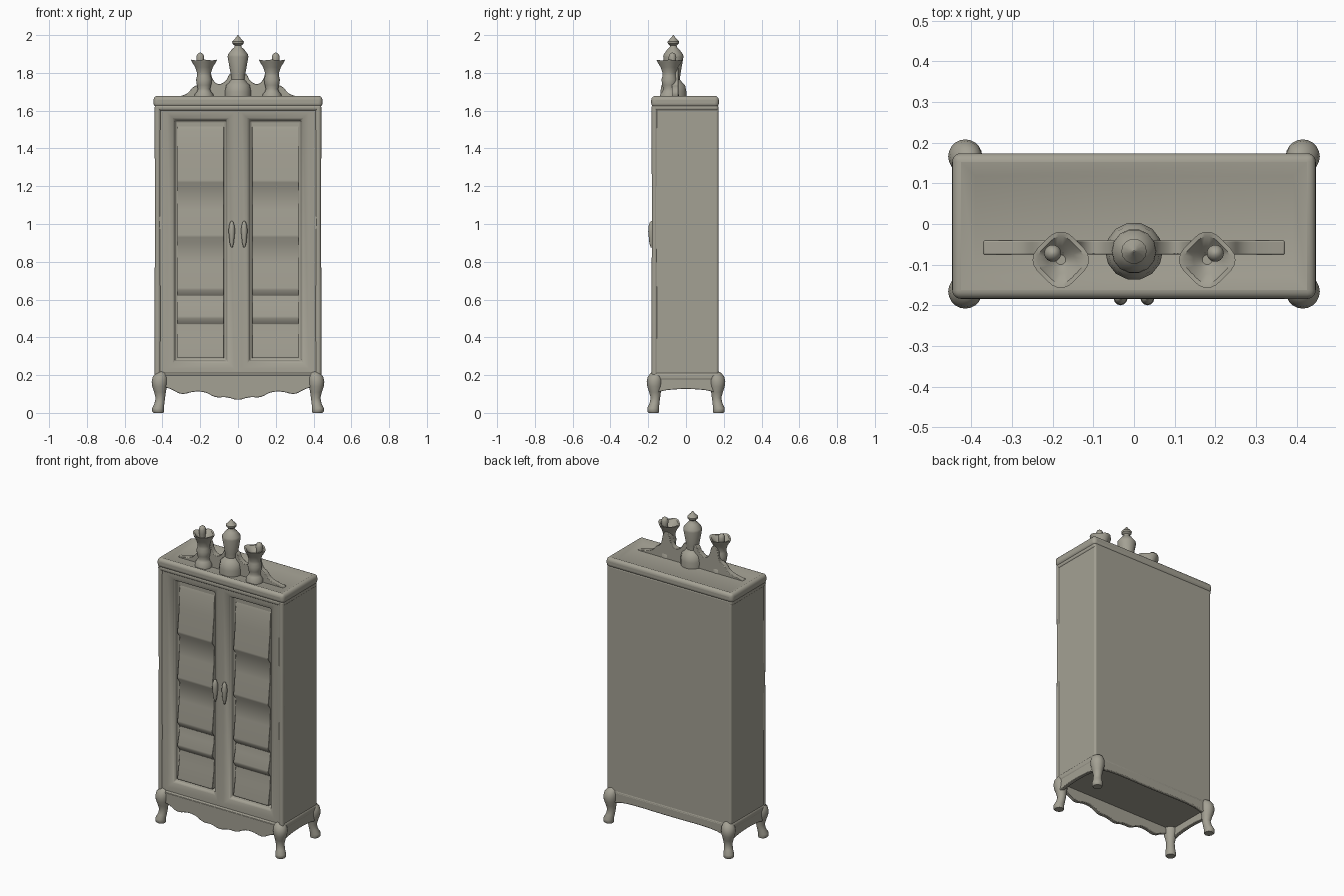
import bpy, bmesh, math
from mathutils import Vector, Matrix

if "Cube" in bpy.data.objects:
    bpy.data.objects.remove(bpy.data.objects["Cube"], do_unlink=True)

wood = bpy.data.materials.new("grey_olive_wood")
wood.use_nodes = True
colour = (0.37, 0.355, 0.295, 1)
wood.diffuse_color = colour
wood.node_tree.nodes["Principled BSDF"].inputs["Base Color"].default_value = colour


def finish(name, bm, bevel=0, segments=3):
    """Turn a bmesh into a smooth-shaded object, optionally with rounded edges."""
    bmesh.ops.recalc_face_normals(bm, faces=bm.faces)
    mesh = bpy.data.meshes.new(name)
    bm.to_mesh(mesh)
    bm.free()
    mesh.materials.append(wood)
    ob = bpy.data.objects.new(name, mesh)
    bpy.context.collection.objects.link(ob)
    if bevel:
        mod = ob.modifiers.new("rounding", 'BEVEL')
        mod.width, mod.segments = bevel, segments
        mod.limit_method, mod.angle_limit = 'ANGLE', math.radians(40)
    bpy.ops.object.select_all(action='DESELECT')
    ob.select_set(True)
    bpy.context.view_layer.objects.active = ob
    bpy.ops.object.shade_smooth_by_angle(angle=math.radians(40))
    return ob


def box_mesh(x0, x1, y0, y1, z0, z1):
    bm = bmesh.new()
    bmesh.ops.create_cube(bm, size=1)
    for v in bm.verts:
        v.co = Vector(((x0 + x1) / 2 + v.co.x * (x1 - x0),
                       (y0 + y1) / 2 + v.co.y * (y1 - y0),
                       (z0 + z1) / 2 + v.co.z * (z1 - z0)))
    return bm


def soften(points, rounds=2):
    """Corner cutting for an open outline."""
    pts = [Vector(p) for p in points]
    for _ in range(rounds):
        out = [pts[0]]
        for a, b in zip(pts, pts[1:]):
            out += [a.lerp(b, 0.25), a.lerp(b, 0.75)]
        pts = out + [pts[-1]]
    return pts


def plate(name, outline, thick, at, turn=0, bevel=0.005):
    """Outline in x and z, made thick along y, turned about z and placed."""
    bm = bmesh.new()
    face = bm.faces.new([bm.verts.new((p[0], -thick / 2, p[1])) for p in outline])
    ext = bmesh.ops.extrude_face_region(bm, geom=[face])["geom"]
    bmesh.ops.translate(bm, vec=(0, thick, 0),
                        verts=[g for g in ext if isinstance(g, bmesh.types.BMVert)])
    bm.transform(Matrix.Translation(at) @ Matrix.Rotation(turn, 4, 'Z'))
    return finish(name, bm, bevel, 2)


def turned(name, at, profile, lean=(0, 0), sides=20, petals=0):
    """Stack of rings (z, radius, offset along lean, petal depth)."""
    bm = bmesh.new()
    rings = []
    for z, r, *more in profile:
        off = more[0] if more else 0
        wave = more[1] if len(more) > 1 else 0
        ring = []
        for i in range(sides):
            a = math.tau * i / sides
            rr = r * (1 + wave * math.cos(petals * a))
            ring.append(bm.verts.new((at[0] + lean[0] * off + rr * math.cos(a),
                                      at[1] + lean[1] * off + rr * math.sin(a),
                                      z + 0.4 * r * wave * math.cos(petals * a))))
        rings.append(ring)
    for a, b in zip(rings, rings[1:]):
        for i in range(sides):
            j = (i + 1) % sides
            bm.faces.new((a[i], a[j], b[j], b[i]))
    bm.faces.new(rings[0])
    bm.faces.new(rings[-1])
    return finish(name, bm)


# Cabinet body with two shallow sunken door openings
bm = box_mesh(-0.437, 0.437, -0.175, 0.171, 0.19, 1.63)
cuts = [((x, 0, 0), (1, 0, 0)) for x in (-0.375, -0.02, 0.02, 0.375)]
cuts += [((0, 0, z), (0, 0, 1)) for z in (0.235, 1.59)]
for co, no in cuts:
    bmesh.ops.bisect_plane(bm, geom=bm.verts[:] + bm.edges[:] + bm.faces[:],
                           plane_co=co, plane_no=no)
bm.normal_update()
doors = []
for f in bm.faces:
    c = f.calc_center_median()
    if f.normal.y < -0.9 and 0.03 < abs(c.x) < 0.36 and 0.3 < c.z < 1.5:
        doors.append(f)
bmesh.ops.inset_individual(bm, faces=doors, thickness=0.055, depth=-0.02)
bmesh.ops.inset_individual(bm, faces=doors, thickness=0.006, depth=-0.03)
finish("cabinet_body", bm, 0.01)

# Stepped shelf fronts: each bay is deep under the shelf and slopes out to the next
shelf_edges = (1.53, 1.22, 0.93, 0.65, 0.5, 0.29)
steps = [(-0.12, shelf_edges[0])]
for upper, lower in zip(shelf_edges, shelf_edges[1:]):
    steps += [(-0.13, upper - 0.03), (-0.136, (upper + lower) / 2), (-0.152, lower + 0.012),
              (-0.152, lower)]
steps.append((-0.12, shelf_edges[-1]))
for s, side in ((1, "left"), (-1, "right")):
    plate(f"{side}_shelf_bays", steps, 0.246, (s * 0.1975, 0, 0), math.pi / 2, 0.002)
    # Slim pull handle
    turned(f"{side}_handle", (s * 0.033, -0.183),
           [(0.875, 0.004), (0.9, 0.011), (0.93, 0.014), (0.96, 0.017),
            (0.99, 0.015), (1.01, 0.008), (1.015, 0.003)], sides=12)
    # Rounded front corner post
    turned(f"{side}_corner_post", (s * 0.425, -0.166),
           [(0.2, 0.016), (0.6, 0.017), (1.0, 0.014), (1.4, 0.016), (1.62, 0.017)], sides=16)

# Base moulding and cornice with a sunken top
finish("base_moulding", box_mesh(-0.442, 0.442, -0.181, 0.173, 0.17, 0.215), 0.016, 4)
finish("cornice_lower_bead", box_mesh(-0.441, 0.441, -0.182, 0.171, 1.6, 1.632), 0.013, 4)
bm = box_mesh(-0.447, 0.447, -0.184, 0.174, 1.618, 1.678)
bm.normal_update()
top = [f for f in bm.faces if f.normal.z > 0.9]
bmesh.ops.inset_individual(bm, faces=top, thickness=0.03, depth=0)
bmesh.ops.inset_individual(bm, faces=top, thickness=0.05, depth=-0.016)
finish("cornice", bm, 0.026, 5)

# Shaped aprons
half = [(0.4, 0.14), (0.35, 0.125), (0.3, 0.095), (0.23, 0.115), (0.17, 0.11),
        (0.12, 0.08), (0.06, 0.085), (0, 0.065)]
front = soften(half + [(-x, z) for x, z in half[-2::-1]])
front += [(-0.41, 0.2), (0.41, 0.2)]
plate("front_apron", front, 0.024, (0, -0.172, 0), bevel=0.008)
side_low = soften([(0.15, 0.11), (0.1, 0.122), (0, 0.128), (-0.1, 0.122), (-0.15, 0.11)])
side_low += [(-0.16, 0.2), (0.16, 0.2)]
for s, side in ((1, "left"), (-1, "right")):
    plate(f"{side}_apron", side_low, 0.024, (s * 0.427, 0, 0), math.pi / 2, 0.008)
back = soften([(0.4, 0.125), (0.3, 0.15), (0, 0.145), (-0.3, 0.15), (-0.4, 0.125)])
plate("back_apron", back + [(-0.41, 0.2), (0.41, 0.2)], 0.022, (0, 0.163, 0), bevel=0.008)

# Curved legs
leg = [(0, 0.027, 0.012), (0.008, 0.031, 0.014), (0.025, 0.031, 0.014), (0.05, 0.026, 0.007),
       (0.08, 0.025, 0.002), (0.11, 0.031, 0.004), (0.14, 0.039, 0.006), (0.165, 0.042, 0.006),
       (0.19, 0.039, 0.004), (0.21, 0.028, 0), (0.222, 0.012, -0.003)]
for sx, side in ((1, "left"), (-1, "right")):
    for sy, end in ((-1, "front"), (1, "back")):
        turned(f"{end}_{side}_leg", (sx * 0.409, sy * 0.16), leg, lean=(sx, sy))

# Crest: scrolled wings, central finial, flower urns
wing = soften([(0.0, 1.8), (0.045, 1.8), (0.06, 1.76), (0.1, 1.735), (0.135, 1.76),
               (0.15, 1.83), (0.19, 1.83), (0.205, 1.74), (0.24, 1.725), (0.265, 1.69),
               (0.31, 1.675), (0.37, 1.665)])
wing += [(0.37, 1.65), (0, 1.65)]
plate("crest_left_wing", wing, 0.034, (0, -0.058, 0), bevel=0.01)
plate("crest_right_wing", [(-x, z) for x, z in wing], 0.034, (0, -0.058, 0), bevel=0.01)

turned("central_finial", (0, -0.067),
       [(1.65, 0.07), (1.7, 0.071), (1.735, 0.064), (1.75, 0.048), (1.765, 0.036),
        (1.79, 0.038), (1.885, 0.055), (1.897, 0.053), (1.925, 0.032), (1.935, 0.02),
        (1.945, 0.018), (1.955, 0.03), (1.966, 0.031), (1.985, 0.013), (2.0, 0.002)], sides=14)

urn = [(1.65, 0.05), (1.685, 0.05), (1.7, 0.038), (1.715, 0.032), (1.735, 0.038), (1.765, 0.042),
       (1.785, 0.036), (1.8, 0.036, 0, 0.02), (1.83, 0.045, 0, 0.04), (1.855, 0.06, 0, 0.06),
       (1.868, 0.065, 0, 0.07), (1.867, 0.054, 0, 0.07), (1.845, 0.034), (1.825, 0.012)]
bud = [(1.82, 0.014), (1.86, 0.02), (1.885, 0.021), (1.9, 0.015), (1.907, 0.004)]
for s, side in ((1, "left"), (-1, "right")):
    turned(f"{side}_urn", (s * 0.18, -0.088), urn, sides=30, petals=4)
    turned(f"{side}_urn_bud", (s * 0.2, -0.072), bud, sides=14)
